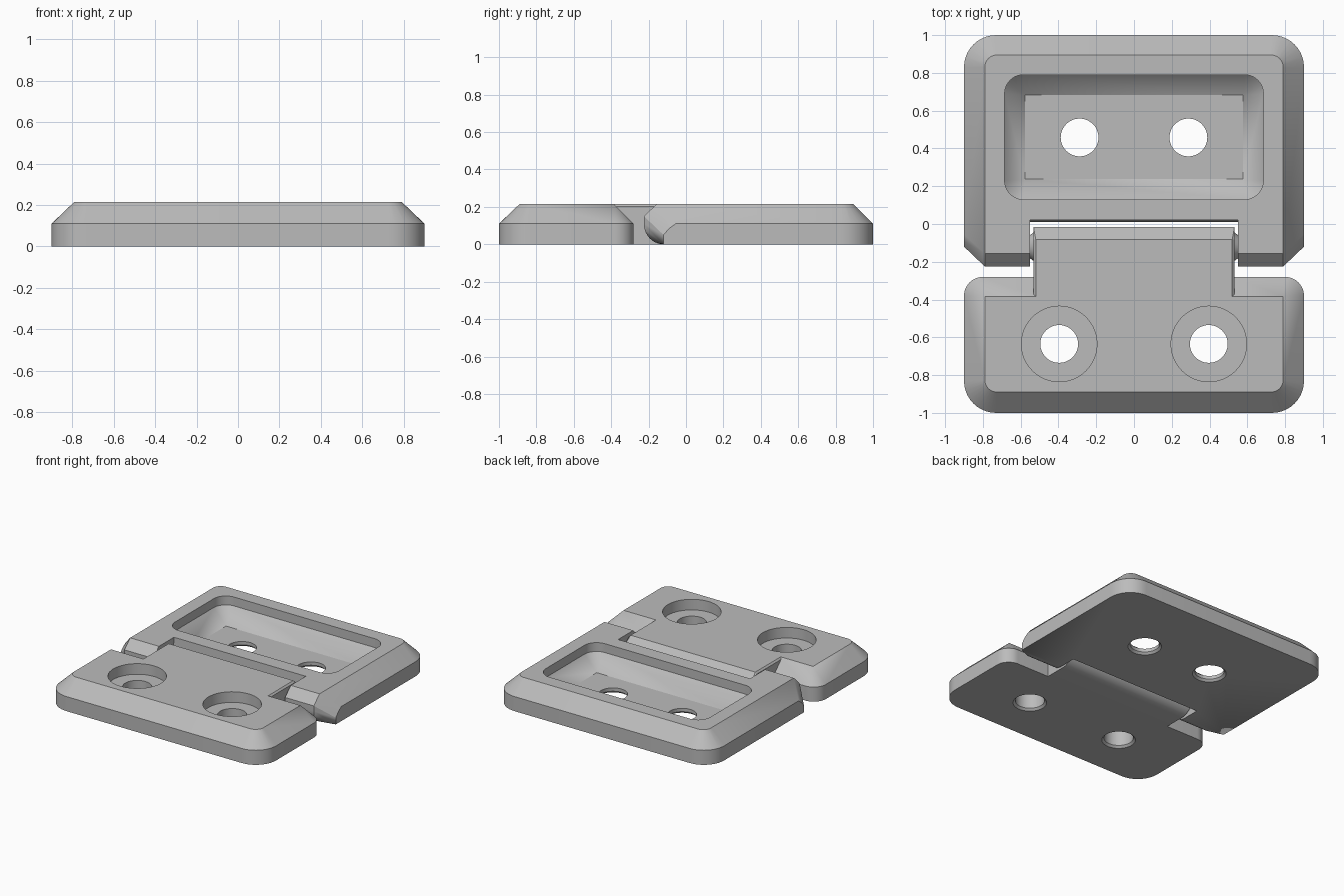
import bpy, bmesh, math
from mathutils import Matrix

if "Cube" in bpy.data.objects:
    bpy.data.objects.remove(bpy.data.objects["Cube"], do_unlink=True)

H = 0.215        # plate thickness
MID = 0.11       # height where the chamfer starts
AXIS_Y = -0.12   # hinge axis

grey = bpy.data.materials.new("plain grey")
grey.use_nodes = True
COLOUR = (0.5, 0.5, 0.5, 1)
grey.diffuse_color = COLOUR
grey.node_tree.nodes["Principled BSDF"].inputs["Base Color"].default_value = COLOUR


def link(name, bm):
    bmesh.ops.recalc_face_normals(bm, faces=bm.faces)
    mesh = bpy.data.meshes.new(name)
    bm.to_mesh(mesh)
    bm.free()
    mesh.materials.append(grey)
    obj = bpy.data.objects.new(name, mesh)
    bpy.context.collection.objects.link(obj)
    return obj


def hull(name, points):
    """Convex solid around a set of section points."""
    bm = bmesh.new()
    for p in points:
        bm.verts.new(p)
    bmesh.ops.remove_doubles(bm, verts=bm.verts, dist=0.0005)
    res = bmesh.ops.convex_hull(bm, input=bm.verts)
    loose = {v for v in res["geom_interior"] + res["geom_unused"]
             if isinstance(v, bmesh.types.BMVert)}
    bmesh.ops.delete(bm, geom=list(loose), context='VERTS')
    bmesh.ops.dissolve_limit(bm, angle_limit=math.radians(0.5),
                             verts=bm.verts, edges=bm.edges)
    return link(name, bm)


def arc(cx, cy, r, start, steps=10):
    """Quarter circle from a start angle in degrees."""
    if r == 0:
        return [(cx, cy)]
    angles = [math.radians(start + 90 * i / steps) for i in range(steps + 1)]
    return [(cx + r * math.cos(a), cy + r * math.sin(a)) for a in angles]


def section(x, y0, y1, z, r_front, r_back):
    """Rounded rectangle at height z, symmetric in x."""
    right = (arc(x - r_front, y0 + r_front, r_front, 270)
             + arc(x - r_back, y1 - r_back, r_back, 0))
    return [(s * px, py, z) for px, py in right for s in (1, -1)]


def cylinder(name, x, y, z0, z1, r0, r1):
    bm = bmesh.new()
    bmesh.ops.create_cone(bm, cap_ends=True, segments=48, radius1=r0, radius2=r1,
                          depth=z1 - z0,
                          matrix=Matrix.Translation((x, y, (z0 + z1) / 2)))
    return link(name, bm)


def combine(obj, other, operation):
    mod = obj.modifiers.new("combine", 'BOOLEAN')
    mod.operation = operation
    mod.solver = 'EXACT'
    mod.object = other
    bpy.context.view_layer.objects.active = obj
    bpy.ops.object.modifier_apply(modifier=mod.name)
    bpy.data.objects.remove(other, do_unlink=True)


def drill(obj, x, y):
    """Screw hole pair with a small chamfer underneath."""
    for s in (1, -1):
        combine(obj, cylinder("hole_cutter", s * x, y, -0.1, 0.4, 0.1, 0.1), 'DIFFERENCE')
        combine(obj, cylinder("chamfer_cutter", s * x, y, -0.015, 0.015, 0.13, 0.1), 'DIFFERENCE')


def barrel_profile(side):
    """Rounded hinge end; side is -1 toward the front, 1 toward the back."""
    pts = [(AXIS_Y + side * 0.037, H), (AXIS_Y + side * 0.105, 0.15)]
    return pts + [(AXIS_Y + side * 0.105 * math.cos(a), MID - MID * math.sin(a))
                  for a in [math.pi / 2 * i / 10 for i in range(11)]]


# Back plate: chamfered slab whose front end is a rounded barrel
pts = section(0.9, AXIS_Y, 1, 0, 0, 0.17)
pts += [p for z, x, y, r in ((MID, 0.9, 1, 0.17), (H, 0.79, 0.895, 0.065))
        for p in section(x, 0.1, y, z, 0, r)]
for s in (1, -1):
    pts += [(s * 0.79, y, z) for y, z in barrel_profile(-1)]
    pts += [(s * 0.9, y, z) for y, z in ((AXIS_Y, 0.05), (-0.09, 0.085), (-0.055, MID))]
back_plate = hull("back_plate", pts)

# Notch between the two knuckles
combine(back_plate, hull("notch_cutter", [
    (s * 0.55, y, z) for s in (1, -1)
    for y, z in ((-0.5, -0.05), (-0.5, 0.3), (0.027, 0.3), (0.008, -0.05))]), 'DIFFERENCE')

# Recessed tray with sloped walls
combine(back_plate, hull("tray_cutter",
                         section(0.685, 0.13, 0.79, 0.3, 0.1, 0.1)
                         + section(0.685, 0.13, 0.79, 0.148, 0.1, 0.1)
                         + section(0.578, 0.238, 0.682, 0.04, 0, 0)), 'DIFFERENCE')
drill(back_plate, 0.288, 0.458)

# Front plate with its hinge tongue
front_plate = hull("front_plate",
                   section(0.9, -1, -0.28, 0, 0.17, 0.1)
                   + section(0.9, -1, -0.28, MID, 0.17, 0.1)
                   + section(0.79, -0.89, -0.385, H, 0.065, 0))
tongue = []
for s in (1, -1):
    for y, z in barrel_profile(1) + [(-0.4, 0), (-0.4, H)]:
        if z == H:
            tongue += [(s * 0.52, y, H), (s * 0.532, y, H - 0.012)]
        else:
            tongue.append((s * 0.532, y, z))
combine(front_plate, hull("tongue", tongue), 'UNION')

# Counterbored screw holes
for s in (1, -1):
    combine(front_plate, cylinder("bore_cutter", s * 0.396, -0.635, 0.135, 0.4, 0.2, 0.2),
            'DIFFERENCE')
drill(front_plate, 0.396, -0.635)

# Conical pivots joining tongue and knuckles
pivots = []
for side, s in (("left", 1), ("right", -1)):
    pivot = cylinder(side + "_pivot", 0, 0, 0, 0.07, 0.085, 0.03)
    pivot.data.transform(Matrix.Translation((s * 0.52, AXIS_Y, MID))
                         @ Matrix.Rotation(s * math.pi / 2, 4, 'Y'))
    pivots.append(pivot)

# Smooth rounded faces, keep chamfer edges crisp
bpy.ops.object.select_all(action='DESELECT')
for obj in [back_plate, front_plate] + pivots:
    obj.select_set(True)
bpy.context.view_layer.objects.active = back_plate
bpy.ops.object.shade_smooth_by_angle(angle=math.radians(28))
